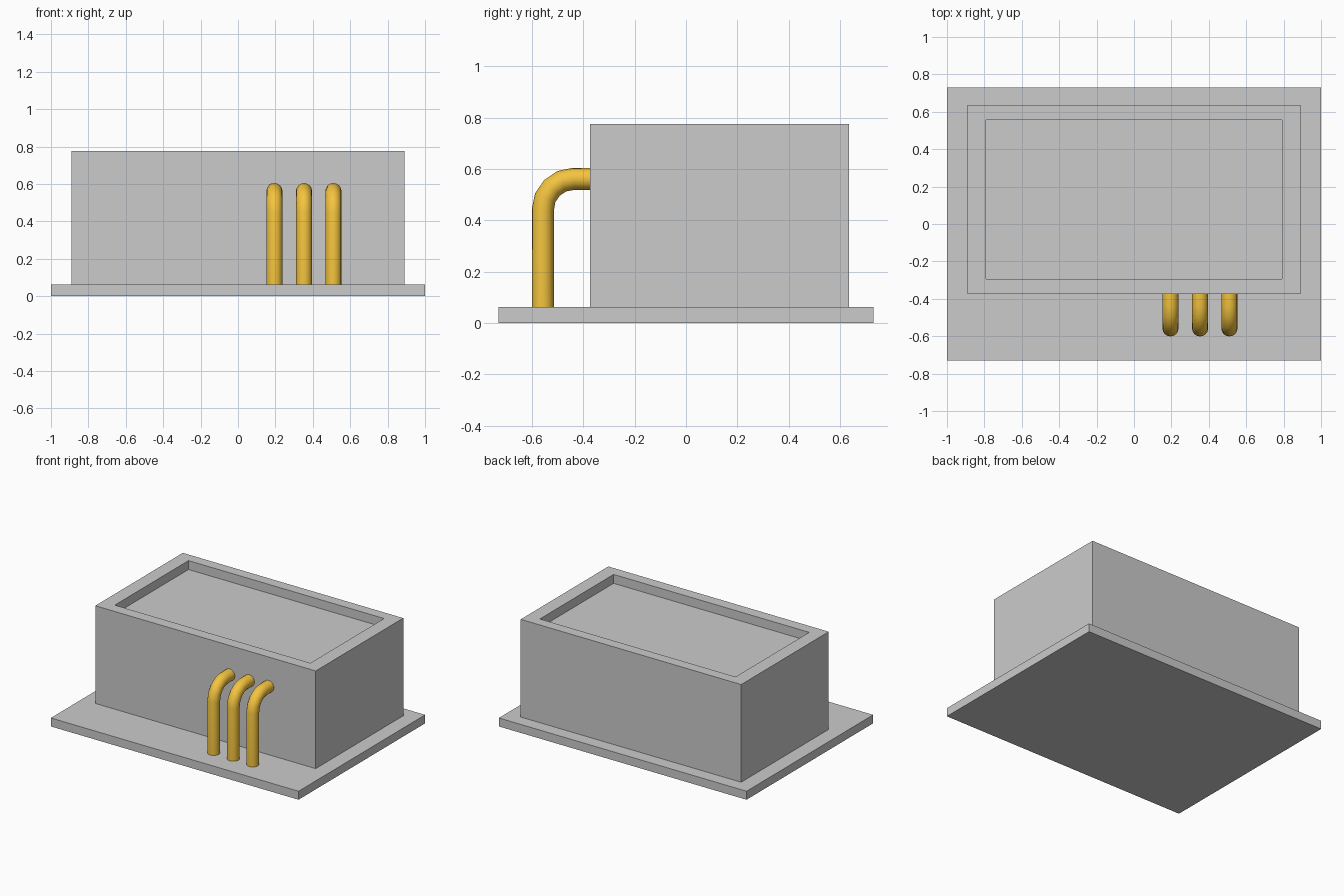
import bpy, bmesh, math
from mathutils import Matrix, Vector

if "Cube" in bpy.data.objects:
    bpy.data.objects.remove(bpy.data.objects["Cube"])


def material(name, rgb):
    m = bpy.data.materials.new(name)
    m.diffuse_color = (*rgb, 1)
    m.use_nodes = True
    m.node_tree.nodes["Principled BSDF"].inputs["Base Color"].default_value = m.diffuse_color
    return m


def link_mesh(name, bm):
    me = bpy.data.meshes.new(name)
    bm.to_mesh(me)
    bm.free()
    ob = bpy.data.objects.new(name, me)
    bpy.context.collection.objects.link(ob)
    return ob


def box_bmesh(lo, hi):
    lo, hi = Vector(lo), Vector(hi)
    size = hi - lo
    bm = bmesh.new()
    bmesh.ops.create_cube(bm, size=1, matrix=Matrix.Translation((lo + hi) / 2)
                          @ Matrix.Diagonal((*size, 1)))
    return bm


# Base slab
link_mesh("base_slab", box_bmesh((-1, -0.73, 0), (1, 0.73, 0.062)))

# Main housing with a shallow recess whose floor is darker
bm = box_bmesh((-0.89, -0.375, 0.062), (0.89, 0.635, 0.775))
bm.normal_update()
top = max(bm.faces, key=lambda f: f.calc_center_median().z)
bmesh.ops.inset_region(bm, faces=[top], thickness=0.05)
for v in top.verts:
    v.co.x = math.copysign(0.79, v.co.x)
    v.co.y = 0.557 if v.co.y > 0.13 else -0.293
floor = bmesh.ops.extrude_discrete_faces(bm, faces=[top])["faces"][0]
bmesh.ops.translate(bm, verts=floor.verts, vec=(0, 0, -0.065))
floor.material_index = 1
housing = link_mesh("housing", bm)
housing.data.materials.append(material("housing_grey", (0.8, 0.8, 0.8)))
housing.data.materials.append(material("recess_grey", (0.55, 0.55, 0.55)))

# Bent pipes: up from the slab, then back into the housing
orange = material("pipe_orange", (0.9, 0.55, 0.05))
bend = 0.12
cy, cz = -0.438, 0.442
path = [(-0.558, 0.062)]
for i in range(5):
    a = math.radians(22.5 * i)
    path.append((cy - bend * math.cos(a), cz + bend * math.sin(a)))
path.append((-0.375, cz + bend))

for n, x in enumerate((0.195, 0.353, 0.51), 1):
    cu = bpy.data.curves.new(f"pipe_{n}", 'CURVE')
    cu.dimensions = '3D'
    cu.bevel_depth = 0.043
    cu.bevel_resolution = 6
    cu.use_fill_caps = True
    sp = cu.splines.new('POLY')
    sp.points.add(len(path) - 1)
    for p, (y, z) in zip(sp.points, path):
        p.co = (x, y, z, 1)
    sp.use_smooth = True
    cu.materials.append(orange)
    pipe = bpy.data.objects.new(f"pipe_{n}", cu)
    bpy.context.collection.objects.link(pipe)
    bpy.ops.object.select_all(action='DESELECT')
    pipe.select_set(True)
    bpy.context.view_layer.objects.active = pipe
    bpy.ops.object.convert(target='MESH')
    bpy.ops.object.shade_smooth_by_angle(angle=math.radians(35))
